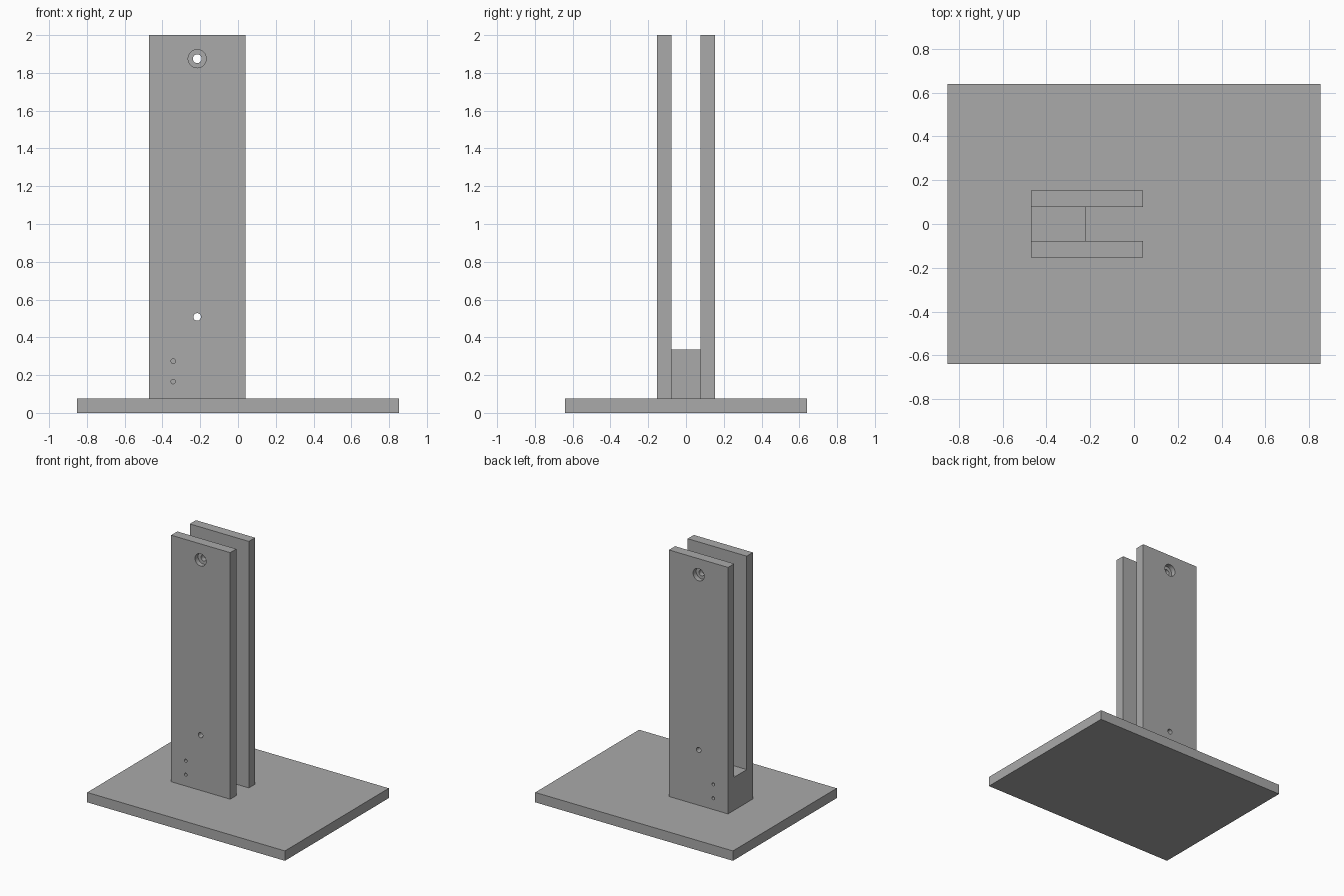
import bpy
import math

cube = bpy.data.objects.get("Cube")
if cube:
    bpy.data.objects.remove(cube, do_unlink=True)

grey = bpy.data.materials.new("plain grey")
grey.use_nodes = True
COLOUR = (0.4, 0.4, 0.4, 1)
grey.diffuse_color = COLOUR
grey.node_tree.nodes["Principled BSDF"].inputs["Base Color"].default_value = COLOUR

BASE_TOP = 0.077
GAP = 0.077       # half the space between the uprights
OUTER = 0.153     # outer face of the uprights
LEFT, RIGHT = -0.47, 0.04


def box(name, low, high):
    bpy.ops.mesh.primitive_cube_add(size=1, location=[(a + b) / 2 for a, b in zip(low, high)])
    obj = bpy.context.object
    obj.name = name
    obj.scale = [b - a for a, b in zip(low, high)]
    bpy.ops.object.transform_apply(location=False, rotation=False, scale=True)
    obj.data.materials.append(grey)
    return obj


def drill(obj, x, z, radius, y0, y1):
    """Cut a round hole along y, from y0 to y1."""
    bpy.ops.mesh.primitive_cylinder_add(vertices=32, radius=radius, depth=abs(y1 - y0),
                                        location=(x, (y0 + y1) / 2, z),
                                        rotation=(math.pi / 2, 0, 0))
    cutter = bpy.context.object
    cutter.hide_render = True
    cutter.data.materials.append(grey)
    mod = obj.modifiers.new("hole", 'BOOLEAN')
    mod.operation = 'DIFFERENCE'
    mod.solver = 'EXACT'
    mod.object = cutter
    bpy.ops.object.select_all(action='DESELECT')
    bpy.context.view_layer.objects.active = obj
    obj.select_set(True)
    bpy.ops.object.modifier_apply(modifier=mod.name)
    bpy.data.objects.remove(cutter, do_unlink=True)


def smooth(obj):
    bpy.ops.object.select_all(action='DESELECT')
    bpy.context.view_layer.objects.active = obj
    obj.select_set(True)
    bpy.ops.object.shade_smooth_by_angle(angle=math.radians(30))


# Base and spacer
box("base_plate", (-0.853, -0.64, 0), (0.853, 0.64, BASE_TOP))
spacer = box("spacer_block", (LEFT, -GAP, BASE_TOP), (-0.22, GAP, 0.335))

# Uprights with a counterbored pivot hole, a pin hole and two screw holes
SCREWS = [(-0.343, 0.274), (-0.343, 0.166)]
for name, side in (("front_upright", -1), ("back_upright", 1)):
    y0, y1 = sorted((side * GAP, side * OUTER))
    upright = box(name, (LEFT, y0, BASE_TOP), (RIGHT, y1, 2))
    inside, outside = side * 0.05, side * 0.2
    drill(upright, -0.216, 1.875, 0.048, side * 0.115, outside)
    drill(upright, -0.216, 1.875, 0.023, inside, outside)
    drill(upright, -0.216, 0.508, 0.02, inside, outside)
    for x, z in SCREWS:
        drill(upright, x, z, 0.012, inside, outside)
        drill(spacer, x, z, 0.012, side * 0.03, side * 0.1)
    smooth(upright)
smooth(spacer)
